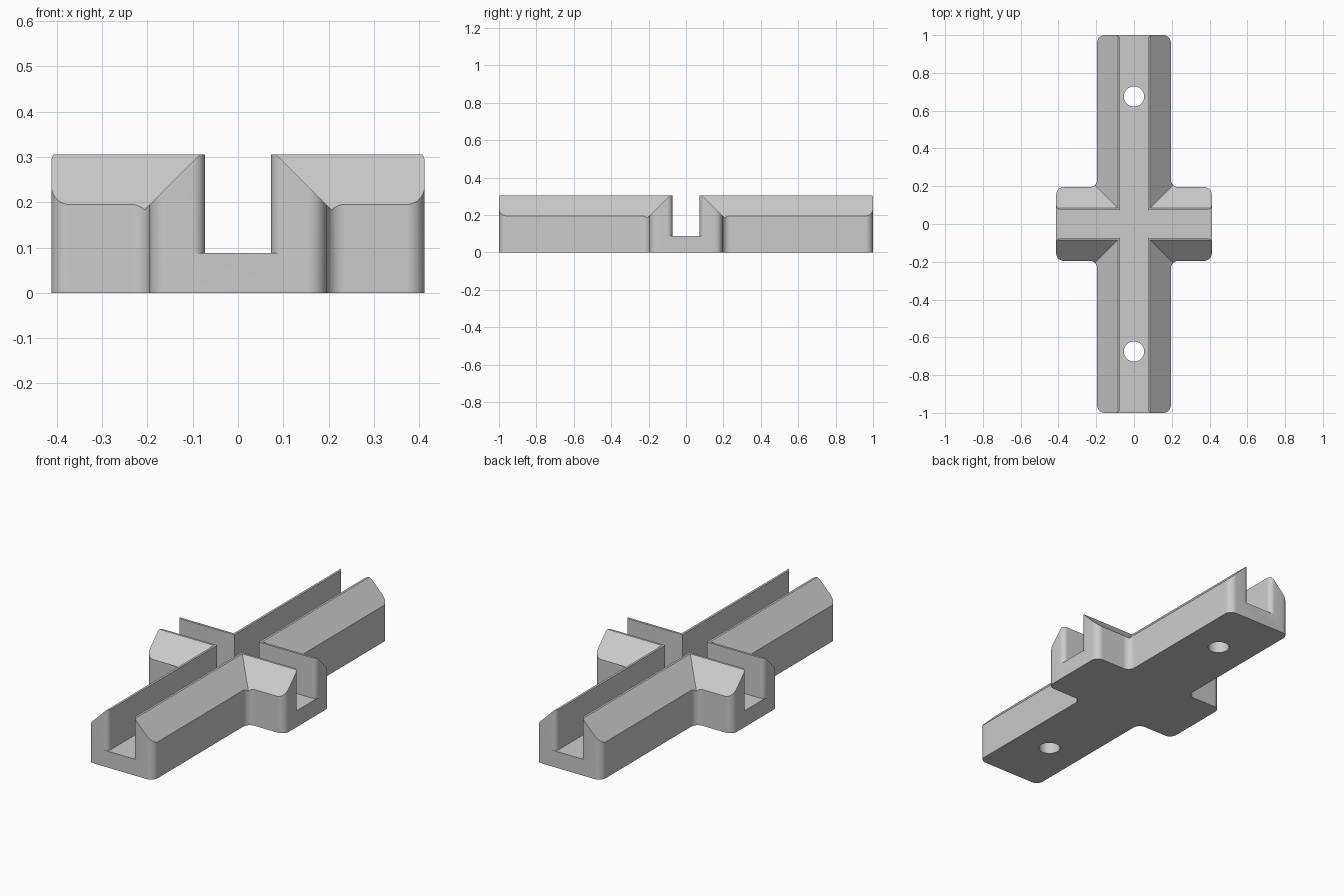
import bpy
import bmesh
import math
from mathutils import Vector

cube = bpy.data.objects.get("Cube")
if cube:
    bpy.data.objects.remove(cube, do_unlink=True)

# Main dimensions
HALF_LONG, HALF_SHORT, HALF_WIDTH = 1.0, 0.412, 0.195
HEIGHT, FLOOR = 0.305, 0.088
SLOT, CREST = 0.073, 0.085
ROUND, FLARE = 0.04, 0.027
GAP = 0.0002
QUADRANTS = ((1, 1), (-1, 1), (-1, -1), (1, -1))

grey = bpy.data.materials.new("grey plastic")
grey.use_nodes = True
grey.diffuse_color = (0.6, 0.6, 0.6, 1)
grey.node_tree.nodes["Principled BSDF"].inputs["Base Color"].default_value = grey.diffuse_color


def mirrored(corners, sx, sy):
    """Mirror corners into a quadrant, keeping them counter-clockwise."""
    part = [(c[0] * sx, c[1] * sy, *c[2:]) for c in corners]
    return part if sx == sy else part[::-1]


def four_way(corners):
    """Join the four mirrored copies of one quadrant into an outline."""
    return [c for sx, sy in QUADRANTS for c in mirrored(corners, sx, sy)]


def rounded(corners, steps=10):
    """Replace every right-angled corner that has a radius by an arc."""
    pts = []
    for i, (x, y, r) in enumerate(corners):
        p = Vector((x, y))
        if r == 0:
            pts.append(p)
            continue
        u = (Vector(corners[i - 1][:2]) - p).normalized()
        v = (Vector(corners[(i + 1) % len(corners)][:2]) - p).normalized()
        for k in range(steps + 1):
            t = math.pi / 2 * k / steps
            pts.append(p + r * (u * (1 - math.sin(t)) + v * (1 - math.cos(t))))
    return pts


def solid(name, low_outline, low, high_outline, high):
    """Closed solid between two counter-clockwise outlines."""
    bm = bmesh.new()
    bottom = [bm.verts.new((p[0], p[1], low)) for p in low_outline]
    top = [bm.verts.new((p[0], p[1], high)) for p in high_outline]
    bm.faces.new(bottom[::-1])
    bm.faces.new(top)
    for i in range(len(bottom)):
        bm.faces.new((bottom[i - 1], bottom[i], top[i], top[i - 1]))
    bm.normal_update()
    mesh = bpy.data.meshes.new(name)
    bm.to_mesh(mesh)
    bm.free()
    mesh.materials.append(grey)
    obj = bpy.data.objects.new(name, mesh)
    bpy.context.collection.objects.link(obj)
    return obj


def cut(target, tool):
    """Subtract a helper solid and discard it."""
    mod = target.modifiers.new("cut", "BOOLEAN")
    mod.operation, mod.object, mod.solver = "DIFFERENCE", tool, "EXACT"
    bpy.context.view_layer.objects.active = target
    bpy.ops.object.modifier_apply(modifier=mod.name)
    bpy.data.objects.remove(tool, do_unlink=True)


# Cross-shaped body with rounded plan corners
plan = rounded(four_way([(HALF_SHORT, HALF_WIDTH, ROUND),
                         (HALF_WIDTH, HALF_WIDTH, ROUND),
                         (HALF_WIDTH, HALF_LONG, ROUND)]))
body = solid("cross_channel_bracket", plan, 0, plan, HEIGHT)


# Sloping shoulders that meet in a valley at each inner corner
def shoulder_square(z):
    near, far = CREST + HEIGHT - z, 1.2
    return [(near, near), (far, near), (far, far), (near, far)]


for sx, sy in QUADRANTS:
    low, high = 0.1, HEIGHT + 0.05
    cut(body, solid("shoulder_cutter",
                    mirrored(shoulder_square(low), sx, sy), low,
                    mirrored(shoulder_square(high), sx, sy), high))

# Crossing channels that flare at their open ends
end_x, end_y = HALF_SHORT + GAP, HALF_LONG + GAP
slot = rounded(four_way([(0.6, 0.3, 0), (end_x, 0.3, 0), (end_x, SLOT, FLARE),
                         (SLOT, SLOT, 0),
                         (SLOT, end_y, FLARE), (0.3, end_y, 0), (0.3, 1.2, 0)]))
cut(body, solid("channel_cutter", slot, FLOOR, slot, 0.6))

# Screw holes through the long arm
for y in (-0.675, 0.675):
    circle = [(0.054 * math.cos(a), y + 0.054 * math.sin(a))
              for a in (math.tau * k / 40 for k in range(40))]
    cut(body, solid("hole_cutter", circle, -0.1, circle, 0.2))

# Smooth the rounded corners and keep the creases sharp
bpy.ops.object.select_all(action="DESELECT")
body.select_set(True)
bpy.context.view_layer.objects.active = body
bpy.ops.object.shade_smooth_by_angle(angle=math.radians(25))
